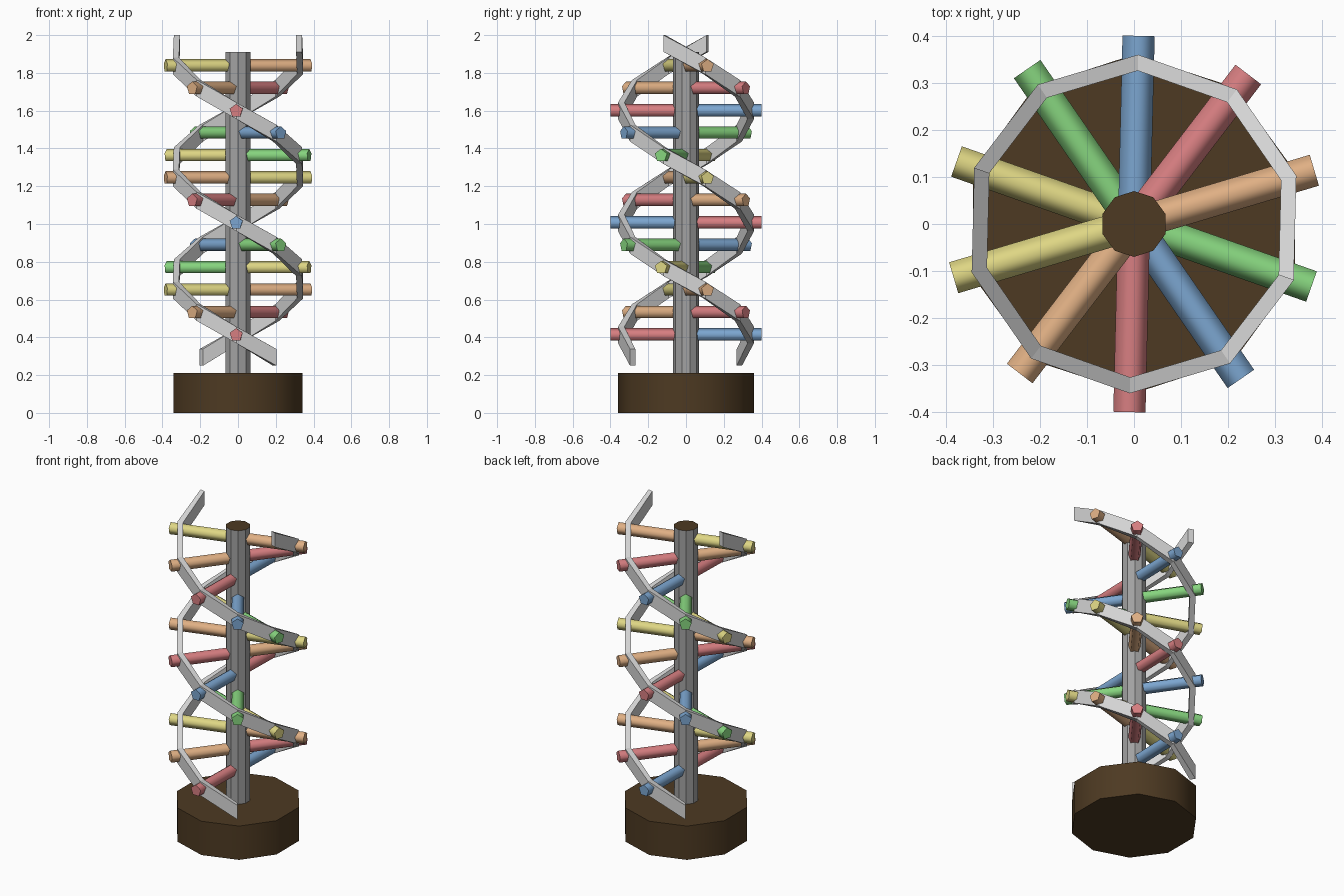
import bpy, bmesh, math
from mathutils import Matrix, Vector

if "Cube" in bpy.data.objects:
    bpy.data.objects.remove(bpy.data.objects["Cube"])


def material(name, rgb):
    m = bpy.data.materials.new(name)
    m.diffuse_color = (*rgb, 1)
    m.use_nodes = True
    m.node_tree.nodes["Principled BSDF"].inputs["Base Color"].default_value = m.diffuse_color
    return m


BROWN = material("dark_brown", (0.075, 0.042, 0.016))
POLE = material("mid_grey", (0.36, 0.36, 0.36))
SILVER = material("light_grey", (0.66, 0.66, 0.66))
RUNGS = [material("red", (0.68, 0.21, 0.22)),
         material("orange", (0.74, 0.43, 0.23)),
         material("yellow", (0.73, 0.67, 0.23)),
         material("green", (0.24, 0.66, 0.21)),
         material("blue", (0.20, 0.38, 0.63))]

Z0, STEP = 0.4125, 0.1187          # first rung height, rise per rung
START, TURN = math.radians(-91.4), math.radians(-36)


def add_object(name, bm, mats):
    bmesh.ops.recalc_face_normals(bm, faces=bm.faces)
    mesh = bpy.data.meshes.new(name)
    bm.to_mesh(mesh)
    bm.free()
    for m in mats:
        mesh.materials.append(m)
    ob = bpy.data.objects.new(name, mesh)
    bpy.context.collection.objects.link(ob)
    return ob


def prism(name, sides, radius, length, matrix, mats, smooth=True, cap_index=0):
    """Regular prism from z=0 to z=length, first corner at +y, then transformed."""
    bm = bmesh.new()
    ring = [Vector((radius * math.sin(2 * math.pi * i / sides),
                    radius * math.cos(2 * math.pi * i / sides), 0)) for i in range(sides)]
    low = [bm.verts.new(p) for p in ring]
    high = [bm.verts.new(p + Vector((0, 0, length))) for p in ring]
    for i in range(sides):
        j = (i + 1) % sides
        bm.faces.new((low[i], low[j], high[j], high[i])).smooth = smooth
    for loop in (low, high):
        cap = bm.faces.new(loop)
        cap.material_index = cap_index
        for e in cap.edges:
            e.smooth = False
    bm.transform(matrix)
    return add_object(name, bm, mats)


# Base and central pole with brown end cap
prism("base", 10, 0.36, 0.21, Matrix(), [BROWN])
prism("central_pole", 10, 0.07, 1.70, Matrix.Translation((0, 0, 0.21)),
      [POLE, BROWN], smooth=False, cap_index=1)

# Rungs: two coloured halves meeting inside the pole, point of the pentagon upward
for i in range(13):
    for side in (0, 1):
        a = START + i * TURN + side * math.pi
        out = Vector((math.cos(a), math.sin(a), 0))
        up = Vector((0, 0, 1))
        m = Matrix((up.cross(out), up, out)).transposed()
        if m.determinant() < 0:
            m.col[0] = -m.col[0]
        m = Matrix.Translation((0, 0, Z0 + i * STEP)) @ m.to_4x4()
        prism(f"rung_{i + 1}_{'ab'[side]}", 5, 0.036, 0.40, m, [RUNGS[(i - side) % 5]])

# Two spiral ribbons, one section per rung plus one extra at each end
for side in (0, 1):
    bm = bmesh.new()
    sections = []
    for i in range(-1, 14):
        a = START + i * TURN + side * math.pi
        z = Z0 + i * STEP
        sections.append([bm.verts.new((r * math.cos(a), r * math.sin(a), z + h))
                         for r, h in ((0.326, -0.044), (0.36, -0.044),
                                      (0.36, 0.044), (0.326, 0.044))])
    for s, t in zip(sections, sections[1:]):
        for k in range(4):
            n = (k + 1) % 4
            bm.faces.new((s[k], s[n], t[n], t[k]))
    bm.faces.new(sections[0])
    bm.faces.new(sections[-1])
    add_object(f"spiral_ribbon_{'ab'[side]}", bm, [SILVER])
